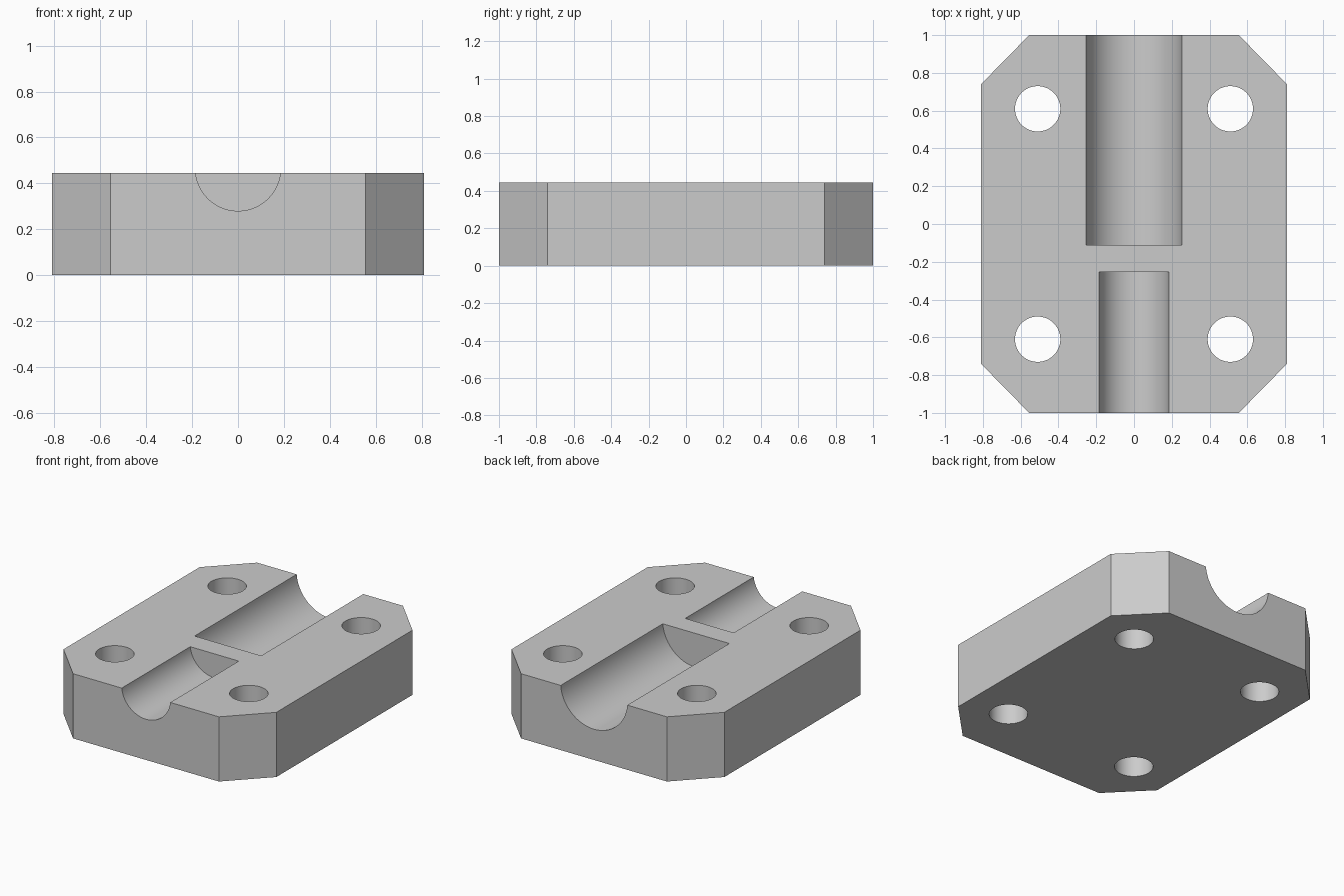
import bpy
import bmesh
import math
from mathutils import Matrix

cube = bpy.data.objects.get("Cube")
if cube:
    bpy.data.objects.remove(cube, do_unlink=True)

HEIGHT = 0.445
AXIS_Z = 0.466

# Single plain grey
grey = bpy.data.materials.new("plain_grey")
grey.use_nodes = True
colour = (0.6, 0.6, 0.6, 1)
grey.diffuse_color = colour
grey.node_tree.nodes["Principled BSDF"].inputs["Base Color"].default_value = colour


def add_object(name, bm):
    bmesh.ops.recalc_face_normals(bm, faces=bm.faces)
    mesh = bpy.data.meshes.new(name)
    bm.to_mesh(mesh)
    bm.free()
    mesh.materials.append(grey)
    obj = bpy.data.objects.new(name, mesh)
    bpy.context.collection.objects.link(obj)
    return obj


def cylinder(name, radius, length, matrix):
    bm = bmesh.new()
    bmesh.ops.create_cone(bm, cap_ends=True, segments=96, radius1=radius,
                          radius2=radius, depth=length, matrix=matrix)
    return add_object(name, bm)


def groove(name, radius, y0, y1):
    matrix = Matrix.Translation((0, (y0 + y1) / 2, AXIS_Z)) @ Matrix.Rotation(math.pi / 2, 4, "X")
    return cylinder(name, radius, y1 - y0, matrix)


# Block with chamfered corners, extruded from its outline
outline = [(0.81, -0.74), (0.81, 0.74), (0.555, 1), (-0.555, 1),
           (-0.81, 0.74), (-0.81, -0.74), (-0.555, -1), (0.555, -1)]
bm = bmesh.new()
base = bm.faces.new([bm.verts.new((x, y, 0)) for x, y in outline])
top = bmesh.ops.extrude_face_region(bm, geom=[base], use_keep_orig=True)
bmesh.ops.translate(bm, vec=(0, 0, HEIGHT),
                    verts=[v for v in top["geom"] if isinstance(v, bmesh.types.BMVert)])
block = add_object("clamp_block", bm)

# Two half-round grooves, separated by a thin wall
cutters = [groove("back_groove_cutter", 0.2545, -0.11, 1.2),
           groove("front_groove_cutter", 0.186, -1.2, -0.255)]

# Four bolt holes
for sx in (-1, 1):
    for sy in (-1, 1):
        cutters.append(cylinder("bolt_hole_cutter", 0.12, 1,
                                Matrix.Translation((0.51 * sx, 0.61 * sy, HEIGHT / 2))))

# Cut the block, then smooth only the round surfaces
bpy.ops.object.select_all(action="DESELECT")
bpy.context.view_layer.objects.active = block
block.select_set(True)
for cutter in cutters:
    cut = block.modifiers.new(cutter.name, "BOOLEAN")
    cut.operation = "DIFFERENCE"
    cut.solver = "EXACT"
    cut.object = cutter
    bpy.ops.object.modifier_apply(modifier=cut.name)
for cutter in cutters:
    bpy.data.objects.remove(cutter, do_unlink=True)
bpy.ops.object.shade_smooth_by_angle(angle=math.radians(30))
